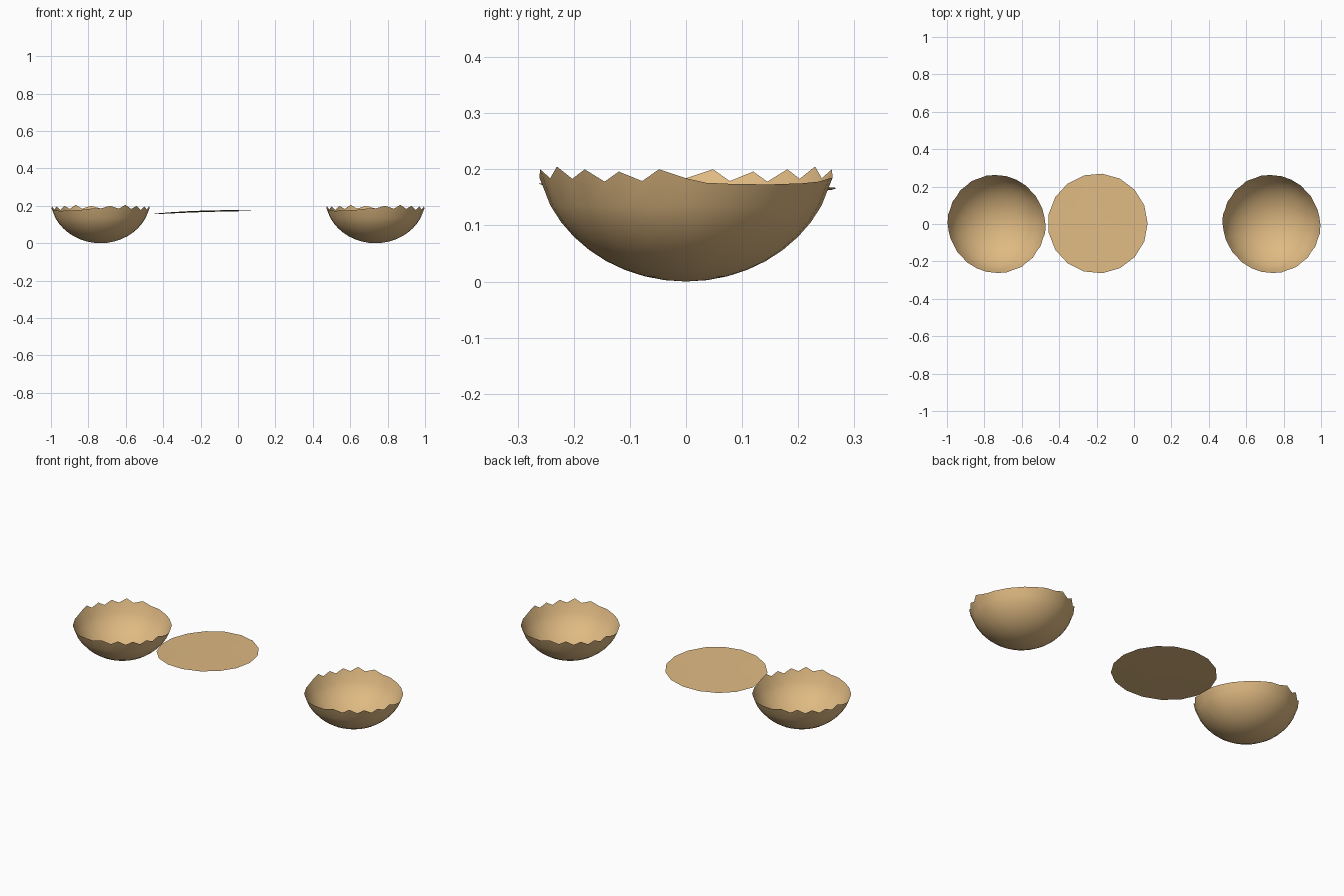
import bpy, bmesh, math

if "Cube" in bpy.data.objects:
    bpy.data.objects.remove(bpy.data.objects["Cube"])

shell = bpy.data.materials.new("warm tan")
shell.diffuse_color = (0.74, 0.49, 0.225, 1)
shell.use_nodes = True
shell.node_tree.nodes["Principled BSDF"].inputs["Base Color"].default_value = shell.diffuse_color

A, B = 0.2685, 0.24      # horizontal and vertical radius of the bowl
# rim as (angle, height) over half a turn: broken teeth, then a calmer stretch
TEETH = [(-90, .185), (-79, .200), (-68, .184), (-60, .205), (-51, .183),
         (-43, .200), (-34, .178), (-27, .196), (-17.5, .179), (-10.5, .200)]
CALM = [(0, .184), (8, .176), (18, .174), (35, .173), (53, .175), (66, .178), (78, .184)]
RIM = [(a + t, z) for t in (0, 180) for a, z in TEETH + CALM]


def finish(name, bm, x):
    bmesh.ops.recalc_face_normals(bm, faces=bm.faces)
    # open sheets face upward
    bm.normal_update()
    if sum(f.normal.z for f in bm.faces) < 0:
        bmesh.ops.reverse_faces(bm, faces=bm.faces)
    me = bpy.data.meshes.new(name)
    bm.to_mesh(me)
    bm.free()
    me.materials.append(shell)
    for p in me.polygons:
        p.use_smooth = True
    ob = bpy.data.objects.new(name, me)
    ob.location.x = x
    bpy.context.collection.objects.link(ob)


def bowl(name, x):
    bm = bmesh.new()
    base = bm.verts.new((0, 0, 0))
    rings = []
    n = 9
    for i in range(1, n + 1):
        ring = []
        for a, top in RIM:
            # lower rings are level, only the last one follows the broken rim
            z = top if i == n else B * (1 - math.cos(math.radians(72 * i / n)))
            r = A * math.sqrt(1 - (1 - z / B) ** 2)
            t = math.radians(a)
            ring.append(bm.verts.new((r * math.cos(t), r * math.sin(t), z)))
        rings.append(ring)
    m = len(RIM)
    for j in range(m):
        k = (j + 1) % m
        bm.faces.new((base, rings[0][j], rings[0][k]))
        for lo, hi in zip(rings, rings[1:]):
            bm.faces.new((lo[j], lo[k], hi[k], hi[j]))
    finish(name, bm, x)


def disc(name, x):
    # thin, slightly tilted and uneven sheet
    bm = bmesh.new()
    c = bm.verts.new((0, 0.003, .169))
    n = 17
    ring = []
    for i in range(n):
        t = math.tau * i / n
        z = .167 + .009 * math.cos(t) - .004 * math.sin(t) - .003 * math.cos(2 * t)
        ring.append(bm.verts.new((.267 * math.cos(t), .003 + .267 * math.sin(t), z)))
    for i in range(n):
        bm.faces.new((c, ring[i], ring[(i + 1) % n]))
    finish(name, bm, x)


bowl("left_shell_bowl", -0.735)
bowl("right_shell_bowl", 0.735)
disc("flat_disc", -0.194)
